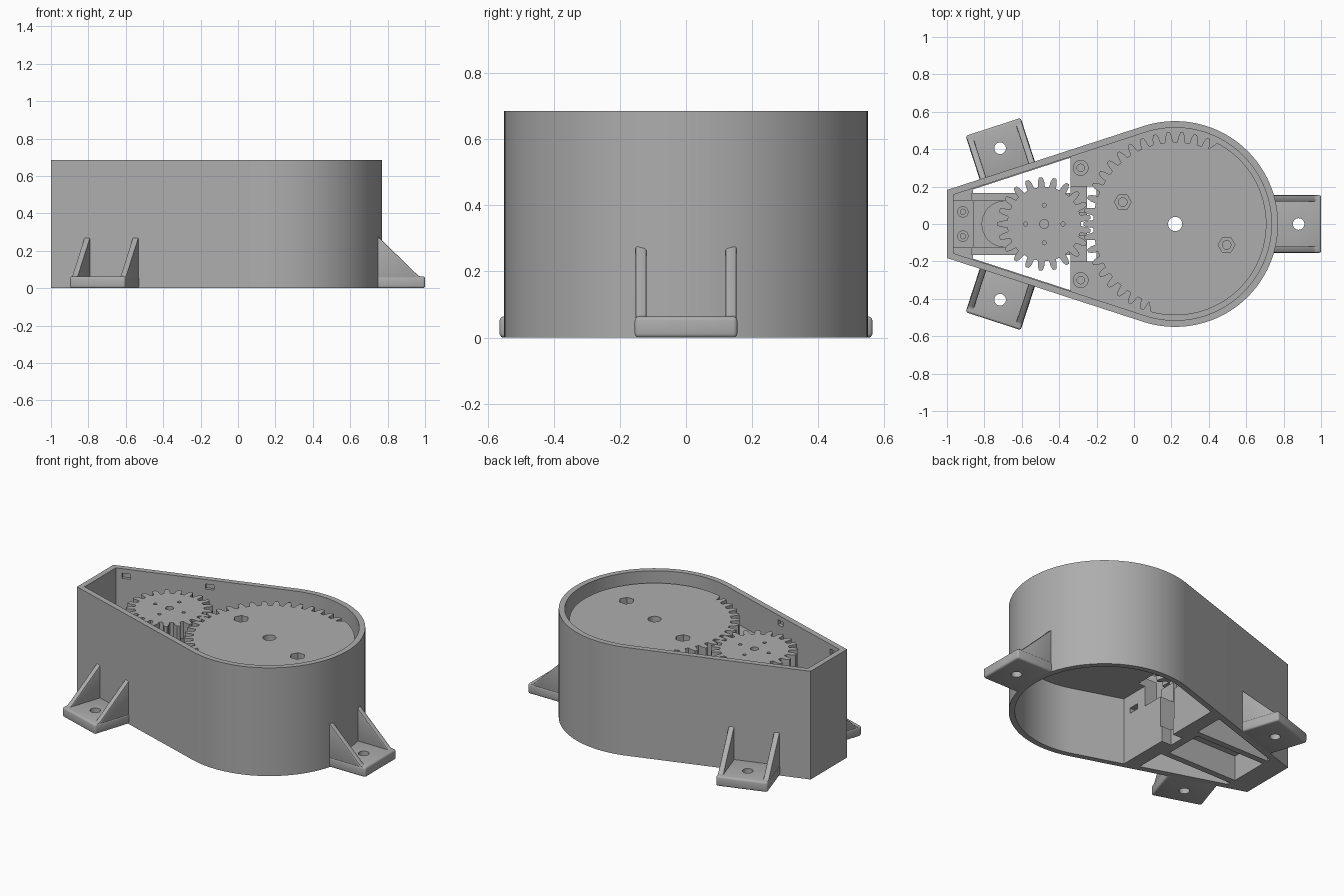
import bpy, bmesh
from math import sin, cos, pi, radians, atan2
from mathutils import Matrix, Vector

if "Cube" in bpy.data.objects:
    bpy.data.objects.remove(bpy.data.objects["Cube"], do_unlink=True)

GREY = (0.42, 0.42, 0.42, 1)
mat = bpy.data.materials.new("matte grey")
mat.use_nodes = True
mat.diffuse_color = GREY
bsdf = mat.node_tree.nodes["Principled BSDF"]
bsdf.inputs["Base Color"].default_value = GREY
bsdf.inputs["Roughness"].default_value = 0.6

CX = 0.22                # centre of the round end and large gear
SX = -0.48               # centre of the small gear
HEIGHT = 0.685
LEAN = radians(108)      # direction in which the slanted sides face


def prism(name, pts, z0, z1):
    bm = bmesh.new()
    face = bm.faces.new([bm.verts.new((x, y, z0)) for x, y in pts])
    ext = bmesh.ops.extrude_face_region(bm, geom=[face])
    top = [v for v in ext["geom"] if isinstance(v, bmesh.types.BMVert)]
    bmesh.ops.translate(bm, verts=top, vec=(0, 0, z1 - z0))
    bmesh.ops.recalc_face_normals(bm, faces=bm.faces)
    me = bpy.data.meshes.new(name)
    bm.to_mesh(me)
    bm.free()
    me.materials.append(mat)
    ob = bpy.data.objects.new(name, me)
    bpy.context.collection.objects.link(ob)
    return ob


def ring(x, y, r, n=24):
    return [(x + r * cos(2 * pi * i / n), y + r * sin(2 * pi * i / n)) for i in range(n)]


def rect(x0, x1, y0, y1):
    return [(x0, y0), (x1, y0), (x1, y1), (x0, y1)]


def side_y(r, x):
    return (r - (x - CX) * cos(LEAN)) / sin(LEAN)


def teardrop(r, x_end, n=80):
    arc = [-LEAN + 2 * LEAN * i / n for i in range(n + 1)]
    y = side_y(r, x_end)
    return [(x_end, -y)] + [(CX + r * cos(a), r * sin(a)) for a in arc] + [(x_end, y)]


def activate(ob):
    bpy.ops.object.select_all(action='DESELECT')
    ob.select_set(True)
    bpy.context.view_layer.objects.active = ob


def apply(ob, mod):
    activate(ob)
    bpy.ops.object.modifier_apply(modifier=mod.name)


def cut(ob, pts, z0, z1, place=None):
    cutter = prism("cutter", pts, z0, z1)
    cutter.hide_render = True
    if place:
        cutter.matrix_world = place
    bpy.context.view_layer.update()
    mod = ob.modifiers.new("cut", 'BOOLEAN')
    mod.operation, mod.solver, mod.object = 'DIFFERENCE', 'EXACT', cutter
    apply(ob, mod)
    bpy.data.objects.remove(cutter, do_unlink=True)


# Housing wall, open at top and bottom, with small lid slots inside
housing = prism("housing", teardrop(0.55, -1), 0, HEIGHT)
cut(housing, teardrop(0.515, -0.965), -0.1, 1)
for s in (1, -1):
    for x in (-0.905, -0.43):
        spot = Matrix.Translation((x, s * side_y(0.515, x), 0.64)) @ Matrix.Rotation(s * radians(18), 4, 'Z')
        cut(housing, rect(-0.025, 0.025, -0.02, 0.02), -0.016, 0.016, spot)

# Servo mount with triangular openings, servo pocket, cable notch and nut slots
R_FIT = 0.52
ye, yf = side_y(R_FIT, -0.97), side_y(R_FIT, -0.25)
mount = prism("servo_mount", [(-0.97, -ye), (-0.25, -yf), (-0.25, yf), (-0.97, ye)], 0, 0.43)
for s in (1, -1):
    tri = [(-0.86, s * 0.165), (-0.34, s * 0.165),
           (-0.34, s * side_y(0.51, -0.34)), (-0.86, s * side_y(0.51, -0.86))]
    cut(mount, tri, -0.1, 0.6)
    cut(mount, rect(-0.31, -0.2, s * 0.3 - 0.035, s * 0.3 + 0.035), 0.31, 0.345)
cut(mount, rect(-0.86, -0.37, -0.125, 0.125), -0.1, 0.6)
cut(mount, rect(-0.4, -0.2, -0.06, 0.06), 0.1, 0.6)
cut(mount, rect(-0.345, -0.2, -0.2, 0.2), 0.3, 0.6)
cut(mount, rect(-0.32, -0.2, -0.05, 0.05), -0.1, 0.6)

# Servo with mounting ears and output boss
prism("servo_body", rect(-0.86, -0.37, -0.125, 0.125), 0.16, 0.47)
ear = prism("servo_ear", rect(-0.965, -0.86, -0.125, 0.125), 0.42, 0.45)
for s in (1, -1):
    cut(ear, ring(-0.915, s * 0.065, 0.014), 0.4, 0.5)
    prism("servo_rail", rect(-0.87, -0.6, s * 0.145 - 0.02, s * 0.145 + 0.02), 0.42, 0.46)
    screw = prism("servo_screw", ring(-0.915, s * 0.065, 0.03), 0.45, 0.46)
    cut(screw, ring(-0.915, s * 0.065, 0.014), 0.4, 0.5)
boss = prism("servo_boss", ring(-0.69, 0, 0.125, 40), 0.47, 0.5)
shaft = prism("servo_shaft", ring(SX, 0, 0.06, 32), 0.47, 0.53)

# Shelf under the large gear, notched where the gears mesh
shelf = prism("gear_shelf", teardrop(R_FIT, -0.34), 0.43, 0.485)
cut(shelf, rect(-0.4, -0.2, -0.2, 0.2), 0.4, 0.6)
cut(shelf, ring(CX, 0, 0.038, 32), 0.4, 0.6)
for s in (1, -1):
    collar = prism("shelf_screw", ring(-0.285, s * 0.3, 0.042), 0.48, 0.5)
    cut(collar, ring(-0.285, s * 0.3, 0.02), 0.47, 0.6)


def teeth(cx, root, tip, angles, pitch):
    shape = ((-0.32, root), (-0.24, root * 0.4 + tip * 0.6), (-0.12, tip),
             (0.12, tip), (0.24, root * 0.4 + tip * 0.6), (0.32, root))
    return [(cx + r * cos(a + f * pitch), r * sin(a + f * pitch))
            for a in angles for f, r in shape]


# Large gear, toothed on the side facing the servo and plain elsewhere
PITCH = 2 * pi / 42
angles = [pi + k * PITCH for k in range(-13, 9)]
outline = teeth(CX, 0.438, 0.49, angles, PITCH)
a0 = angles[-1] + 0.7 * PITCH
a1 = angles[0] + 2 * pi - 0.7 * PITCH
outline += [(CX + 0.488 * cos(a0 + (a1 - a0) * i / 60), 0.488 * sin(a0 + (a1 - a0) * i / 60))
            for i in range(61)]
large_gear = prism("large_gear", outline, 0.51, 0.62)
cut(large_gear, ring(CX, 0, 0.038, 32), 0.4, 0.7)
for x, y in ((-0.06, 0.117), (0.495, -0.112)):
    cut(large_gear, ring(x, y, 0.045, 6), 0.57, 0.7)
    cut(large_gear, ring(x, y, 0.023), 0.4, 0.7)
spacer = prism("gear_spacer", ring(CX, 0, 0.09, 32), 0.48, 0.515)
cut(spacer, ring(CX, 0, 0.038, 32), 0.4, 0.7)

# Small driving gear
small_pitch = 2 * pi / 21
small_gear = prism("small_gear", teeth(SX, 0.198, 0.25, [(k + 0.5) * small_pitch for k in range(21)],
                                       small_pitch), 0.51, 0.62)
cut(small_gear, ring(SX, 0, 0.024), 0.4, 0.7)
for i in range(4):
    cut(small_gear, ring(SX + 0.1 * cos(i * pi / 2), 0.1 * sin(i * pi / 2), 0.011, 16), 0.4, 0.7)

# Mounting feet: drilled pad with two sloping ribs
for name, x, y, turn in (("end", 0.88, 0, 0), ("back", -0.716, 0.405, LEAN), ("front", -0.716, -0.405, -LEAN)):
    place = Matrix.Translation((x, y, 0)) @ Matrix.Rotation(turn, 4, 'Z')
    pad = prism(name + "_foot_pad", rect(-0.14, 0.12, -0.155, 0.155), 0, 0.064)
    bev = pad.modifiers.new("round", 'BEVEL')
    bev.width, bev.segments = 0.012, 3
    apply(pad, bev)
    cut(pad, ring(0, 0, 0.031, 32), -0.1, 0.2)
    pad.matrix_world = place
    for s in (1, -1):
        rib = prism(name + "_foot_rib", [(-0.14, 0.03), (0.105, 0.03), (0.105, 0.062), (0.085, 0.066), (-0.14, 0.285)],
                    -0.017, 0.017)
        upright = Matrix.Translation((0, s * 0.136, 0)) @ Matrix.Rotation(pi / 2, 4, 'X')
        bev = rib.modifiers.new("round", 'BEVEL')
        bev.width, bev.segments = 0.006, 2
        apply(rib, bev)
        rib.matrix_world = place @ upright

# Smooth the round surfaces and keep crisp edges
bpy.ops.object.select_all(action='DESELECT')
for ob in bpy.context.collection.objects:
    if ob.type == 'MESH' and mat.name in ob.data.materials:
        ob.select_set(True)
        bpy.context.view_layer.objects.active = ob
bpy.ops.object.shade_smooth_by_angle(angle=radians(30))
